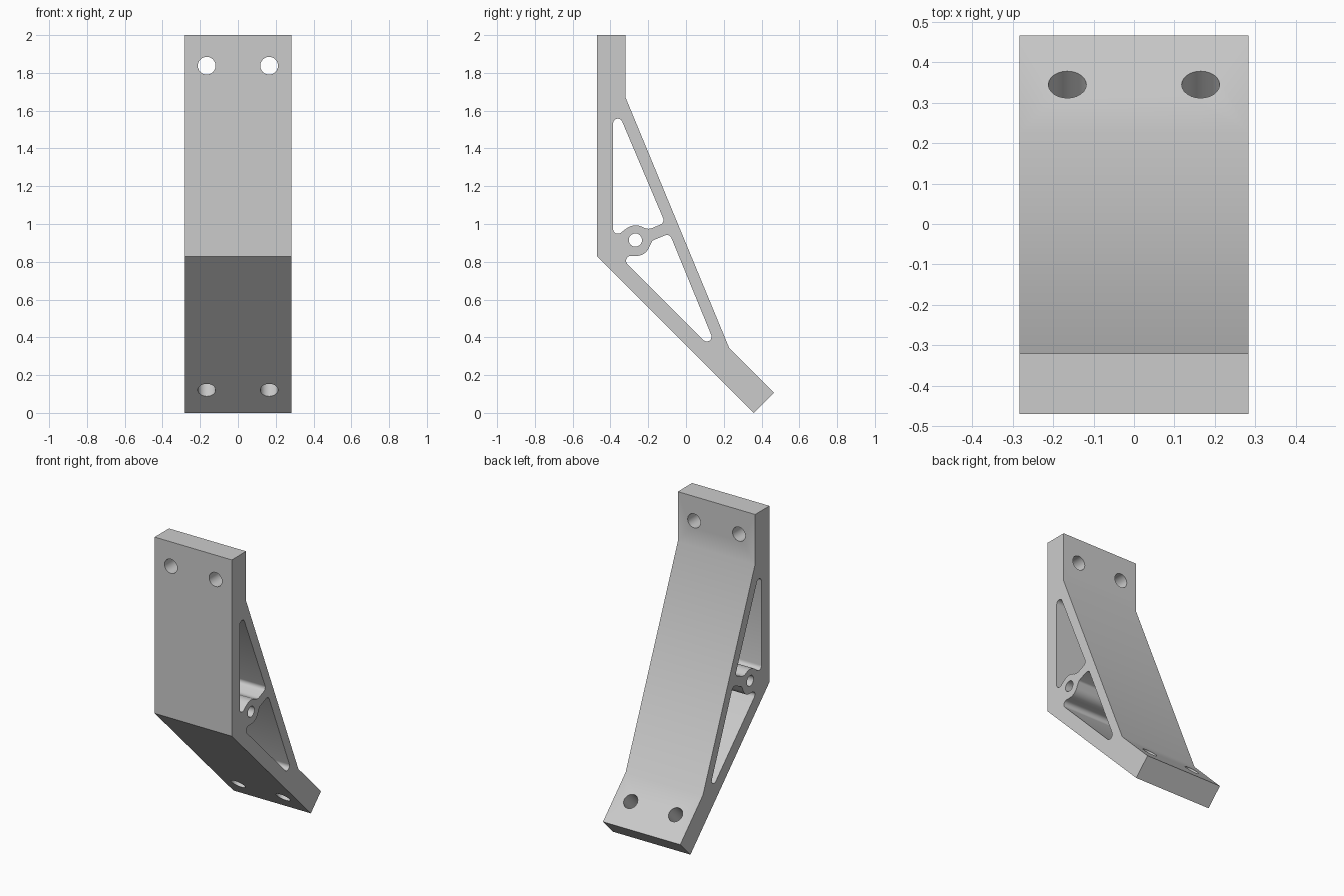
import bpy
import bmesh
import math
from mathutils import Vector, Matrix

cube = bpy.data.objects.get("Cube")
if cube:
    bpy.data.objects.remove(cube, do_unlink=True)

HALF_WIDTH = 0.284
HOLE_X = 0.165
HOLE_RADIUS = 0.047

grey = bpy.data.materials.new("light grey")
grey.use_nodes = True
grey.diffuse_color = (0.6, 0.6, 0.6, 1)
grey.node_tree.nodes["Principled BSDF"].inputs["Base Color"].default_value = (0.6, 0.6, 0.6, 1)


def make_object(name, bm):
    bmesh.ops.recalc_face_normals(bm, faces=bm.faces)
    mesh = bpy.data.meshes.new(name)
    bm.to_mesh(mesh)
    bm.free()
    mesh.materials.append(grey)
    obj = bpy.data.objects.new(name, mesh)
    bpy.context.collection.objects.link(obj)
    return obj


def prism(name, outline, half):
    """Extrude a side outline (y, z) across the width."""
    bm = bmesh.new()
    face = bm.faces.new([bm.verts.new((-half, p[0], p[1])) for p in outline])
    new = bmesh.ops.extrude_face_region(bm, geom=[face])["geom"]
    bmesh.ops.translate(bm, vec=(2 * half, 0, 0),
                        verts=[v for v in new if isinstance(v, bmesh.types.BMVert)])
    return make_object(name, bm)


def rounded(corners, steps=6):
    """Round each corner (y, z, radius) with a tangent arc."""
    points = []
    for i, (y, z, r) in enumerate(corners):
        c = Vector((y, z))
        a = (Vector(corners[i - 1][:2]) - c).normalized()
        b = (Vector(corners[(i + 1) % len(corners)][:2]) - c).normalized()
        half = a.angle(b) / 2
        centre = c + (a + b).normalized() * (r / math.sin(half))
        start = c + a * (r / math.tan(half)) - centre
        end = c + b * (r / math.tan(half)) - centre
        sweep = math.pi - 2 * half
        for k in range(steps + 1):
            t = k / steps
            points.append(centre + (start * math.sin((1 - t) * sweep)
                                    + end * math.sin(t * sweep)) / math.sin(sweep))
    return points


def cylinder(name, centre, direction, radius, depth):
    bm = bmesh.new()
    turn = Vector(direction).to_track_quat('Z', 'Y').to_matrix().to_4x4()
    bmesh.ops.create_cone(bm, cap_ends=True, segments=24, radius1=radius, radius2=radius,
                          depth=depth, matrix=Matrix.Translation(centre) @ turn)
    return make_object(name, bm)


# Angled bracket body
bracket = prism("angle_bracket", [
    (-0.47, 2), (-0.32, 2), (-0.32, 1.67), (0.228, 0.345),
    (0.466, 0.107), (0.359, 0), (-0.47, 0.829)], HALF_WIDTH)

# Lightening pockets on either side of the rib and boss
cutters = [
    prism("upper_pocket_cutter", rounded([
        (-0.386, 1.656, 0.025), (-0.386, 0.923, 0.025), (-0.276, 1.006, 0.08),
        (-0.2, 0.97, 0.05), (-0.111, 1.007, 0.025)]), 0.5),
    prism("lower_pocket_cutter", rounded([
        (-0.087, 0.95, 0.025), (0.181, 0.297, 0.025), (-0.353, 0.831, 0.025),
        (-0.217, 0.831, 0.07), (-0.178, 0.912, 0.02)]), 0.5),
    cylinder("pivot_hole_cutter", (0, -0.268, 0.915), (1, 0, 0), 0.035, 1),
]

# Bolt holes through both mounting pads
for side in (-1, 1):
    x = side * HOLE_X
    cutters.append(cylinder("upper_bolt_cutter", (x, -0.395, 1.838), (0, 1, 0), HOLE_RADIUS, 0.4))
    cutters.append(cylinder("lower_bolt_cutter", (x, 0.292, 0.175), (0, 1, 1), HOLE_RADIUS, 0.4))

for cutter in cutters:
    cutter.hide_render = True
    cut = bracket.modifiers.new(cutter.name, 'BOOLEAN')
    cut.operation = 'DIFFERENCE'
    cut.solver = 'EXACT'
    cut.object = cutter

# Apply the cuts and discard the cutters
bpy.context.view_layer.update()
graph = bpy.context.evaluated_depsgraph_get()
result = bpy.data.meshes.new_from_object(bracket.evaluated_get(graph))
bracket.modifiers.clear()
bracket.data = result
for cutter in cutters:
    bpy.data.objects.remove(cutter, do_unlink=True)

bpy.ops.object.select_all(action='DESELECT')
bracket.select_set(True)
bpy.context.view_layer.objects.active = bracket
bpy.ops.object.shade_smooth_by_angle(angle=math.radians(30))
